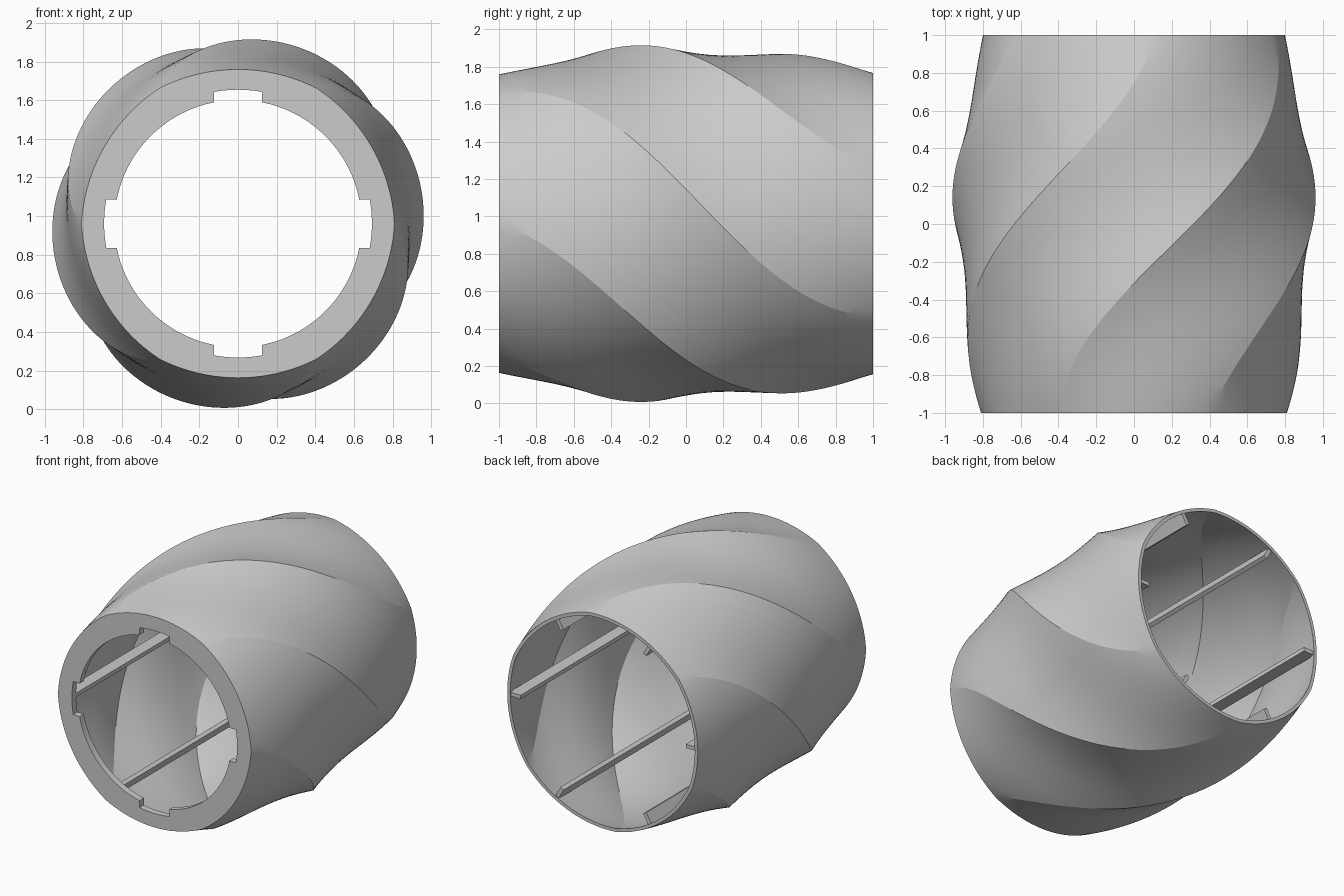
import bpy, bmesh
from math import sin, cos, radians, degrees, asin, pi
from mathutils import Matrix, Vector

if "Cube" in bpy.data.objects:
    bpy.data.objects.remove(bpy.data.objects["Cube"], do_unlink=True)

LOBES, ROWS, WALL, PLATE = 6, 56, 0.025, 0.05
AXIS_Z = 0.961
HOLE, NOTCH, NOTCH_HALF, RIB_IN = 0.64, 0.693, 0.125, 0.693

grey = bpy.data.materials.new("plain grey")
grey.use_nodes = True
colour = (0.6, 0.6, 0.6, 1)
grey.diffuse_color = colour
grey.node_tree.nodes["Principled BSDF"].inputs["Base Color"].default_value = colour


def finish(bm, name):
    bmesh.ops.recalc_face_normals(bm, faces=bm.faces)
    mesh = bpy.data.meshes.new(name)
    bm.to_mesh(mesh)
    bm.free()
    mesh.materials.append(grey)
    obj = bpy.data.objects.new(name, mesh)
    bpy.context.collection.objects.link(obj)
    return obj


def twist(y):
    return -49 - 62 * y + 13 * y ** 3


def lobe_radius(u, y):
    # bulged six-sided section, widest at mid length
    corner = 0.965 - 0.155 * y * y
    middle = 0.903 - 0.105 * y * y
    d = abs((u + 30) % 60 - 30)
    d = 1 - d / 30
    return middle + (corner - middle) * (2 * d - 1 if d > 1 else d) ** 2


def hole_radius(u):
    # round opening with a notch on each axis
    d = abs((u + 45) % 90 - 45)
    return NOTCH if d <= notch_out + 0.001 else HOLE


notch_out = degrees(asin(NOTCH_HALF / NOTCH))
notch_in = degrees(asin(NOTCH_HALF / HOLE))
columns = [i * 3.0 for i in range(120)]
columns = [u for u in columns if abs(abs((u + 45) % 90 - 45) - notch_in) > 1]
for k in range(4):
    for a in (notch_out, notch_in):
        columns += [(90 * k + a) % 360, (90 * k - a) % 360]
columns.sort()

# twisted shell with its notched front plate, lofted as one closed section
bm = bmesh.new()


def ring(radius, y, turn=0):
    verts = []
    for u in columns:
        a, r = radians(u + turn), radius(u)
        verts.append(bm.verts.new((r * cos(a), y, AXIS_Z + r * sin(a))))
    return verts


def shell_ring(y, inset):
    return ring(lambda u: lobe_radius(u, y) - inset, y, twist(y))


inner_front = -1 + PLATE
rings = [ring(hole_radius, inner_front), ring(hole_radius, -1)]
rings += [shell_ring(-1 + 2 * i / ROWS, 0) for i in range(ROWS + 1)]
rings += [shell_ring(1 + (inner_front - 1) * i / ROWS, WALL) for i in range(ROWS + 1)]
n = len(columns)
for a, b in zip(rings, rings[1:] + rings[:1]):
    for i in range(n):
        j = (i + 1) % n
        bm.faces.new((a[i], a[j], b[j], b[i]))
shell = finish(bm, "twisted_shell")
bpy.ops.object.select_all(action='DESELECT')
shell.select_set(True)
bpy.context.view_layer.objects.active = shell
bpy.ops.object.shade_smooth_by_angle(angle=radians(14))

# straight inner ribs running from the plate to the open back
for k in range(LOBES):
    bm = bmesh.new()
    bmesh.ops.create_cube(bm, size=1)
    depth = 0.787 - RIB_IN
    length = 1.95
    place = (Matrix.Translation((0, 0, AXIS_Z))
             @ Matrix.Rotation(-k * 2 * pi / LOBES, 4, 'Y')
             @ Matrix.Translation((RIB_IN + depth / 2, 0.99 - length / 2, 0))
             @ Matrix.Diagonal(Vector((depth, length, 0.03, 1))))
    bmesh.ops.transform(bm, matrix=place, verts=bm.verts)
    finish(bm, f"inner_rib_{k + 1}")
